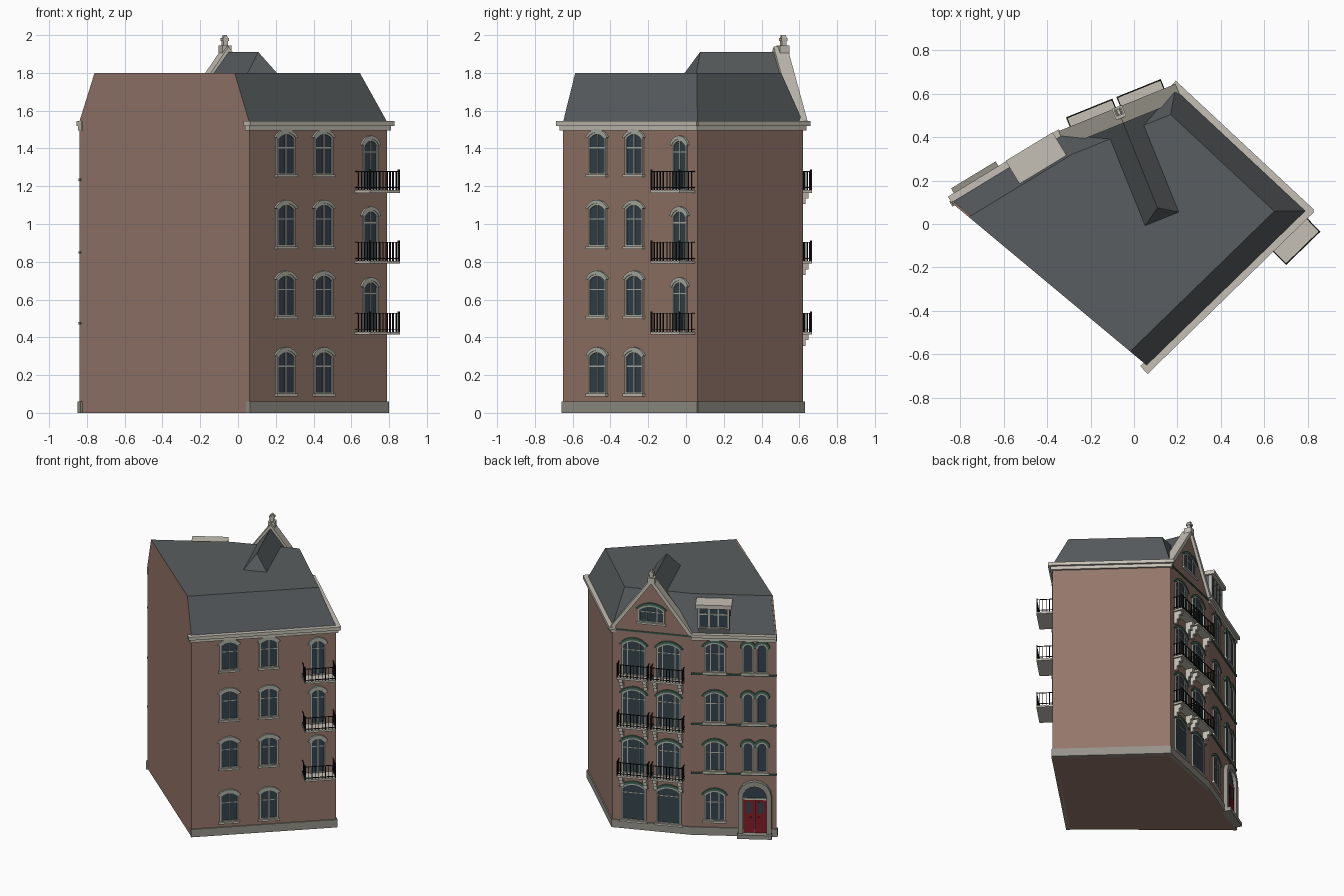
import bpy, bmesh, math
from mathutils import Vector, Matrix

if "Cube" in bpy.data.objects:
    bpy.data.objects.remove(bpy.data.objects["Cube"])

COLOURS = dict(brick=(.30, .185, .145), slate=(.10, .11, .115), stone=(.56, .53, .46),
               glass=(.035, .055, .07), frame=(.42, .44, .38), iron=(.01, .01, .01),
               red=(.22, .012, .018), green=(.06, .14, .10), plinth=(.30, .29, .25))
MATS = {}
for key, col in COLOURS.items():
    MATS[key] = bpy.data.materials.new(key)
    MATS[key].diffuse_color = (*col, 1)

PARTS = {}


def part(name, mat):
    return PARTS.setdefault(name, (bmesh.new(), mat))[0]


def loft(name, mat, a, b):
    """Closed solid between two matching loops."""
    bm = part(name, mat)
    va, vb = [bm.verts.new(p) for p in a], [bm.verts.new(p) for p in b]
    n = len(va)
    bm.faces.new(va)
    bm.faces.new(vb[::-1])
    for i in range(n):
        j = (i + 1) % n
        bm.faces.new((va[i], vb[i], vb[j], va[j]))


class Facade:
    """Local frame of a wall: u along it, o outwards, z up."""
    def __init__(self, name, p, q):
        self.name, self.p = name, Vector((*p, 0))
        d = Vector((*q, 0)) - self.p
        self.len, self.d = d.length, d.normalized()
        self.n = Vector((self.d.y, -self.d.x, 0))

    def at(self, u, o, z):
        return self.p + self.d * u + self.n * o + Vector((0, 0, z))

    def prism(self, name, mat, pts, o0, o1):
        loft(f"{self.name}_{name}", mat, [self.at(u, o0, z) for u, z in pts],
             [self.at(u, o1, z) for u, z in pts])

    def box(self, name, mat, u0, u1, o0, o1, z0, z1):
        self.prism(name, mat, [(u0, z0), (u1, z0), (u1, z1), (u0, z1)], o0, o1)

    def strip(self, name, mat, inner, outer, o0, o1, closed=True):
        n = len(inner)
        for i in range(n if closed else n - 1):
            j = (i + 1) % n
            self.prism(name, mat, [inner[i], inner[j], outer[j], outer[i]], o0, o1)


def arc(c, w, spring, rise, n=8):
    """Arc points from right to left over width w."""
    r = (w * w / 4 + rise * rise) / (2 * rise)
    a = math.asin(min(1, w / 2 / r))
    return [(c + r * math.sin(t), spring + rise - r + r * math.cos(t))
            for t in [a - 2 * a * i / n for i in range(n + 1)]]


def outline(c, w, z0, z1, rise):
    return [(c - w / 2, z0), (c + w / 2, z0)] + arc(c, w, z1 - rise, rise)


def window(f, c, w, z0, z1, rise, mullions=(0,), transom=.64, hood=None, sill=True):
    t = .011
    f.prism("glass", "glass", outline(c, w - t, z0, z1 - t / 2, rise), -.01, .003)
    f.strip("window_frames", "frame", outline(c, w - 2 * t, z0 + t, z1 - t, rise * (1 - 2 * t / w)),
            outline(c, w, z0, z1, rise), -.01, .010)
    for m in mullions:
        f.box("glazing_bars", "frame", c + m * w - .003, c + m * w + .003, -.01, .007, z0 + t, z1 - t - rise * m * m)
    if transom:
        zt = z0 + (z1 - z0) * transom
        f.box("glazing_bars", "frame", c - w / 2 + t, c + w / 2 - t, -.01, .007, zt - .003, zt + .003)
    if sill:
        f.box("sills", "stone", c - w / 2 - .008, c + w / 2 + .008, -.01, .018, z0 - .012, z0 + .002)
    if hood:
        f.strip("window_hoods", hood, arc(c, w, z1 - rise, rise),
                arc(c, w + .03, z1 - rise + .004, rise + .014), -.01, .014, False)


def balcony(f, u0, u1, depth, z, brackets):
    f.box("balcony_slabs", "stone", u0, u1, -.01, depth, z, z + .014)
    top, r = z + .115, .002
    for zz in (z + .03, top):
        f.box("railings", "iron", u0, u1, depth - .006, depth, zz - .004, zz)
        for u in (u0, u1 - .005):
            f.box("railings", "iron", u, u + .005, 0, depth, zz - .004, zz)
    n = round((u1 - u0) / .024)
    for i in range(n + 1):
        u = u0 + .003 + (u1 - u0 - .006) * i / n
        f.box("railings", "iron", u - r, u + r, depth - .005, depth - .001, z + .014, top)
    m = max(2, round(depth / .024))
    for i in range(1, m):
        for u in (u0 + .003, u1 - .003):
            f.box("railings", "iron", u - r, u + r, depth * i / m - r, depth * i / m + r, z + .014, top)
    for u in (u0 + .004, u1 - .004):
        f.box("railings", "iron", u - .004, u + .004, depth - .008, depth, z + .014, top + .008)
    if brackets:
        for u in (u0 + .025, u1 - .025):
            for k, d in enumerate((.055, .038, .02)):
                f.box("balcony_brackets", "stone", u - .013, u + .013, -.01, d, z - .03 * (k + 1), z - .03 * k)


# Footprint, walls and mansard roof
FOOT = [(-.84, .10), (.06, -.65), (.79, .06), (.19, .62), (-.33, .41)]
NAMES = ["party", "side", "plain", "gable", "entrance"]
walls = [Facade(n, FOOT[i], FOOT[(i + 1) % 5]) for i, n in enumerate(NAMES)]
party, side, plain, gable, entry = walls


def inset(i):
    f, g = walls[i - 1], walls[i]
    df, dg = (0 if w is party else .10 for w in (f, g))
    p, q = f.at(0, -df, 0), g.at(0, -dg, 0)
    t = (q - p).dot(g.n) / f.d.dot(g.n)
    return p + f.d * t


loft("brick_walls", "brick", [(x, y, 0) for x, y in FOOT], [(x, y, 1.54) for x, y in FOOT])
top = [inset(i) + Vector((0, 0, 1.80)) for i in range(5)]
loft("mansard_roof", "slate", [(x, y, 1.54) for x, y in FOOT], top)
# Brick top of the party wall, just proud of the roof end
end = [Vector((*FOOT[0], 1.54)), Vector((*FOOT[1], 1.54)), top[1], top[0]]
loft("party_wall_top", "brick", [p - party.n * .01 for p in end], [p + party.n * .001 for p in end])

# Plinth and cornice
for f in walls[1:]:
    f.box("plinth", "plinth", -.004, f.len + .006, -.02, .008, 0, .06)
    if f is not gable:
        e = .0 if f is entry else .025
        f.box("cornice", "stone", -e * .5, f.len + e * .5, -.02, .014, 1.495, 1.522)
        f.box("cornice", "stone", -e, f.len + e, -.02, .03, 1.52, 1.545)

# Side facade: two window columns, a balcony door column
for z0, z1 in ((.10, .33), (.51, .735), (.88, 1.11), (1.26, 1.485)):
    for c in (.265, .544):
        window(side, c, .135, z0, z1, .03, hood="frame")
for z in (.415, .79, 1.165):
    window(side, .89, .11, z + .012, z + .285, .035, transom=.75, hood="frame", sill=False)
    balcony(side, .78, 1.0, .115, z, False)

# Gable facade: shop windows, then balcony windows
for c, u0, u1 in ((.153, .045, .265), (.403, .285, .515)):
    window(gable, c, .18, .065, .35, .035, (), .75, "green")
    for z in (.415, .79, 1.165):
        window(gable, c, .175, z + .012, z + .285, .04, (-.25, .25), .72, "green", False)
        balcony(gable, u0, u1, .068, z, True)

# Gable wall, coping, finial, window and cross roof
L = gable.len
gable.prism("wall_top", "brick", [(0, 1.53), (L, 1.53), (L / 2, 1.91)], -.05, .001)
gable.strip("coping", "stone", [(.012, 1.53), (L / 2, 1.90), (L - .012, 1.53)],
            [(-.02, 1.53), (L / 2, 1.94), (L + .02, 1.53)], -.055, .022, False)
gable.box("finial", "stone", L / 2 - .025, L / 2 + .025, -.03, .025, 1.90, 1.945)
gable.box("finial", "stone", L / 2 - .013, L / 2 + .013, -.013, .013, 1.94, 1.975)
gable.box("finial", "stone", L / 2 - .018, L / 2 + .018, -.018, .018, 1.97, 1.985)
gable.prism("finial", "stone", [(L / 2 - .013, 1.985), (L / 2 + .013, 1.985), (L / 2 + .006, 2.0),
                                (L / 2 - .006, 2.0)], -.013, .013)
gable.box("string_band", "green", 0, L, -.01, .008, 1.512, 1.522)
window(gable, L / 2, .19, 1.595, 1.73, .035, (-.2, .2), .6, "green")
loft("cross_roof", "slate", [gable.at(0, -.03, 1.54), gable.at(L, -.03, 1.54), gable.at(L / 2, -.03, 1.91)],
     [gable.at(0, -.66, 1.54), gable.at(L, -.66, 1.54), gable.at(L / 2, -.475, 1.91)])

# Entrance facade: wide windows, paired arched windows, string bands
for z0, z1 in ((.11, .345), (.49, .725), (.865, 1.10), (1.25, 1.48)):
    window(entry, .165, .15, z0, z1, .035, (-.2, .2), .62, "green")
    if z0 > .4:
        for c in (.397, .495):
            window(entry, c, .082, z0, z1, .04, (), 0, "frame")
        entry.box("string_band", "green", 0, entry.len, -.01, .010, z0 - .022, z0 - .010)

# Door with arched stone surround, fanlight and step
c = .445
entry.strip("door_surround", "plinth", outline(c, .165, 0, .39, .082), outline(c, .235, 0, .43, .117), -.01, .03)
entry.prism("fanlight", "glass", outline(c, .165, .285, .39, .082), -.01, .006)
entry.box("door_lintel", "stone", c - .083, c + .083, -.01, .014, .283, .295)
for s in (-1, 1):
    m = c + s * .041
    entry.box("door_leaves", "red", m - .039, m + .039, -.01, .010, .025, .284)
    entry.box("door_panes", "glass", m - .018, m + .018, 0, .013, .18, .265)
    entry.box("door_panels", "red", m - .022, m + .022, 0, .015, .05, .15)
entry.box("door_step", "plinth", c - .12, c + .12, -.01, .055, 0, .03)

# Dormer with flat slab roof
entry.box("dormer_body", "slate", .05, .27, -.10, .0, 1.54, 1.75)
entry.box("dormer_roof", "stone", .032, .285, -.092, .033, 1.745, 1.775)
entry.box("dormer_glass", "glass", .06, .26, -.01, .004, 1.60, 1.74)
for u in (.052, .125, .19, .262):
    entry.box("dormer_frame", "frame", u - .006, u + .006, -.01, .012, 1.585, 1.745)
for z in (1.585, 1.69, 1.735):
    entry.box("dormer_frame", "frame", .05, .265, -.01, .011, z, z + .01)

# Turn collected parts into objects
for name, (bm, mat) in PARTS.items():
    bmesh.ops.recalc_face_normals(bm, faces=bm.faces)
    me = bpy.data.meshes.new(name)
    bm.to_mesh(me)
    bm.free()
    me.materials.append(MATS[mat])
    bpy.context.collection.objects.link(bpy.data.objects.new(name, me))

for m in bpy.data.materials:
    if m.users and not m.is_grease_pencil:
        m.use_nodes = True
        m.node_tree.nodes["Principled BSDF"].inputs["Base Color"].default_value = m.diffuse_color
